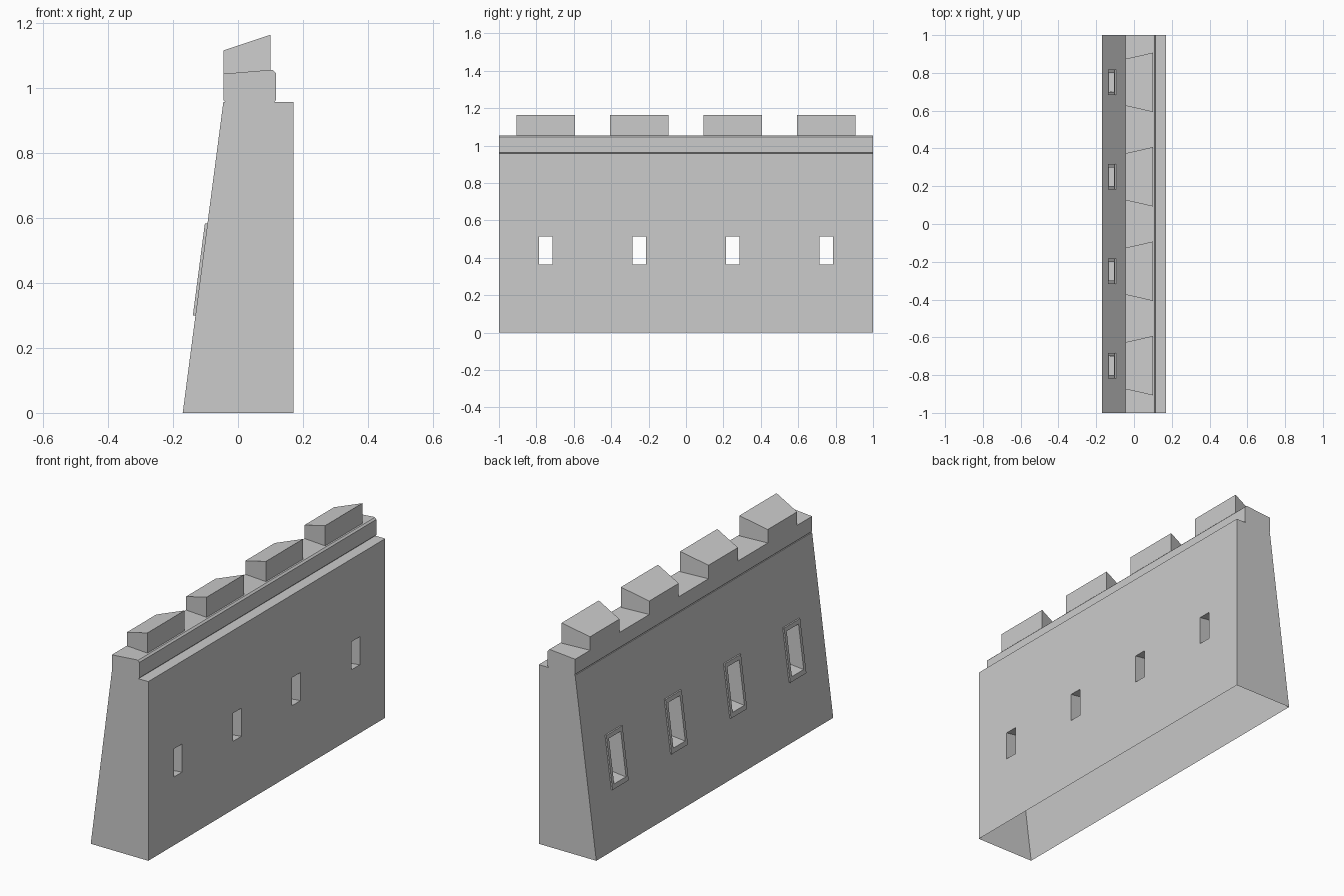
import bpy, bmesh
from mathutils import Vector

if "Cube" in bpy.data.objects:
    bpy.data.objects.remove(bpy.data.objects["Cube"])

CENTRES = (-0.75, -0.25, 0.25, 0.75)


def wall_x(z):
    """x of the battered outer face at height z"""
    return -0.17 + 0.125 * z / 0.957


def loft(name, loops, cap_start=True, cap_end=True):
    """Skin a series of closed point loops into one object"""
    bm = bmesh.new()
    rings = [[bm.verts.new(p) for p in loop] for loop in loops]
    n = len(rings[0])
    for a, b in zip(rings, rings[1:]):
        for i in range(n):
            j = (i + 1) % n
            bm.faces.new((a[i], a[j], b[j], b[i]))
    if cap_start:
        bm.faces.new(rings[0][::-1])
    if cap_end:
        bm.faces.new(rings[-1])
    bmesh.ops.recalc_face_normals(bm, faces=bm.faces)
    mesh = bpy.data.meshes.new(name)
    bm.to_mesh(mesh)
    bm.free()
    obj = bpy.data.objects.new(name, mesh)
    bpy.context.collection.objects.link(obj)
    return obj


def extrude_profile(name, profile):
    return loft(name, [[(x, y, z) for x, z in profile] for y in (-1, 1)])


def slope_loop(yc, half, z0, z1, out=0.0):
    """Rectangle lying on the battered face, lifted outward by out"""
    return [Vector((wall_x(z) - out, yc + s * half, z))
            for s, z in ((-1, z0), (1, z0), (1, z1), (-1, z1))]


# Battered wall body
wall = extrude_profile("wall", [(-0.17, 0), (0.17, 0), (0.17, 0.957), (-0.045, 0.957)])

# Flared arrow slits, wide on the battered face and narrow on the upright face
for i, yc in enumerate(CENTRES):
    front = slope_loop(yc, 0.05, 0.325, 0.56)
    back = [Vector((0.17, yc + s * 0.035, z))
            for s, z in ((-1, 0.365), (1, 0.365), (1, 0.515), (-1, 0.515))]
    cutter = loft(f"slit_cutter_{i}", [
        [f + (f - b) * 0.1 for f, b in zip(front, back)],
        [b + (b - f) * 0.1 for f, b in zip(front, back)]])
    mod = wall.modifiers.new("slit", "BOOLEAN")
    mod.operation = "DIFFERENCE"
    mod.solver = "EXACT"
    mod.object = cutter

# Bake the slits, then open the underside
deps = bpy.context.evaluated_depsgraph_get()
baked = bpy.data.meshes.new_from_object(wall.evaluated_get(deps))
wall.modifiers.clear()
wall.data = baked
bm = bmesh.new()
bm.from_mesh(baked)
under = [f for f in bm.faces if all(v.co.z < 0.001 for v in f.verts)]
bmesh.ops.delete(bm, geom=under, context="FACES_ONLY")
bm.to_mesh(baked)
bm.free()
for obj in list(bpy.data.objects):
    if obj.name.startswith("slit_cutter"):
        bpy.data.objects.remove(obj)

# Parapet with a chamfered edge and a thin groove below it
extrude_profile("parapet", [(-0.04, 0.957), (0.112, 0.957), (0.117, 0.963),
                            (0.117, 1.045), (0.108, 1.054), (0.10, 1.055),
                            (-0.045, 1.043), (-0.045, 0.963)])

for i, yc in enumerate(CENTRES):
    # Raised frame around each slit
    loft(f"slit_frame_{i}", [
        slope_loop(yc, 0.068, 0.30, 0.582),
        slope_loop(yc, 0.068, 0.30, 0.582, 0.008),
        slope_loop(yc, 0.05, 0.325, 0.56, 0.008),
        slope_loop(yc, 0.05, 0.325, 0.56)], False, False)

    # Merlon: flared in plan with a sloping top
    plan = ((-0.045, -0.124, 1.043, 1.115), (0.10, -0.157, 1.055, 1.163),
            (0.10, 0.157, 1.055, 1.163), (-0.045, 0.124, 1.043, 1.115))
    loft(f"merlon_{i}", [[(x, yc + dy, lo) for x, dy, lo, hi in plan],
                         [(x, yc + dy, hi) for x, dy, lo, hi in plan]], cap_start=False)
